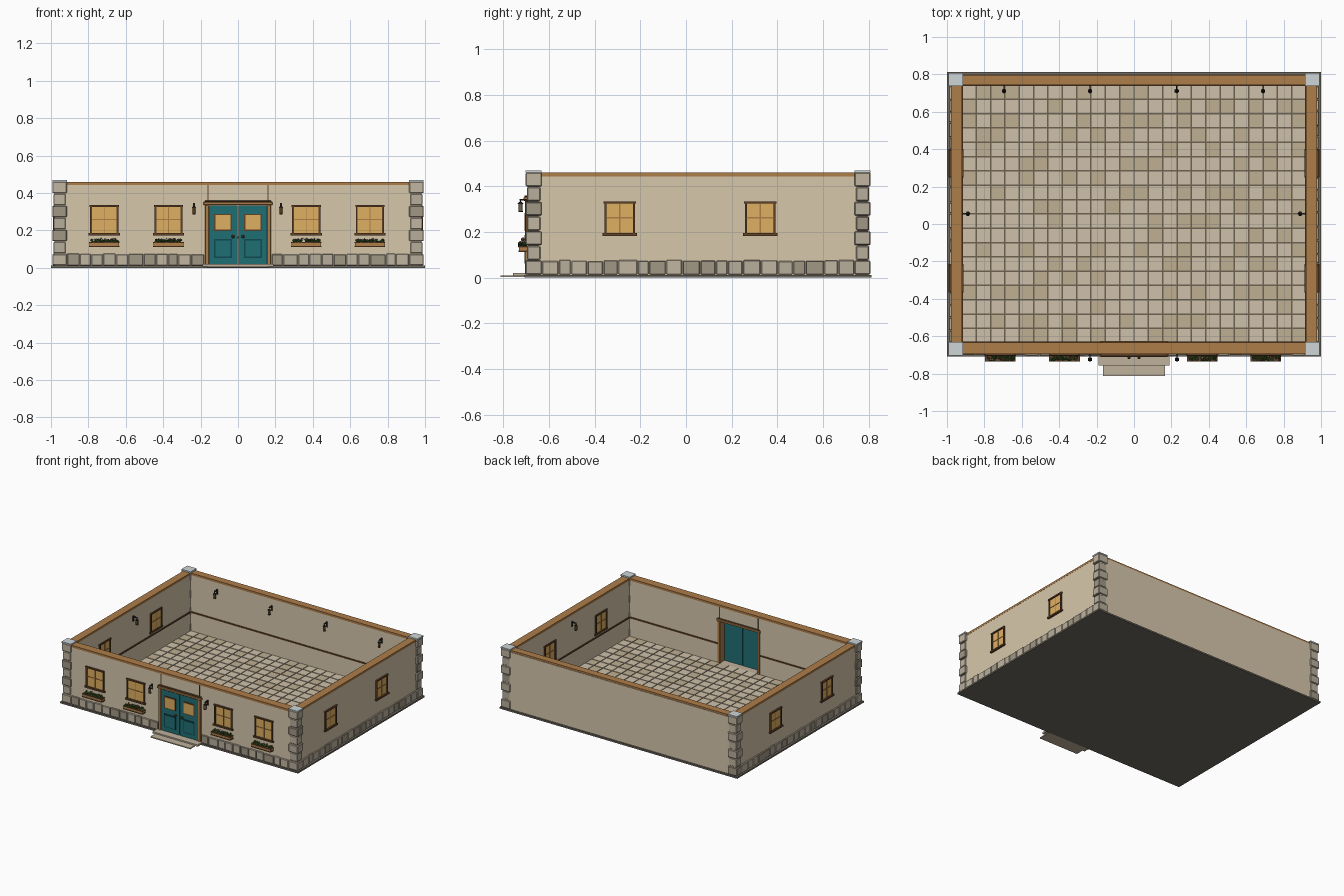
import bpy, bmesh, math, random
from mathutils import Matrix, Vector

if "Cube" in bpy.data.objects:
    bpy.data.objects.remove(bpy.data.objects["Cube"])
random.seed(4)

COL = dict(wall=(214, 198, 170), wood=(172, 124, 74), dark=(98, 68, 44), glow=(222, 174, 98),
           teal=(36, 110, 116), teal_dark=(22, 74, 80), stone_a=(182, 172, 154), stone_b=(160, 150, 132),
           stone_c=(192, 180, 160), base=(112, 106, 96), cap=(205, 212, 214), tile_a=(206, 192, 168),
           tile_b=(190, 174, 146), grout=(110, 98, 82), step=(190, 176, 154), iron=(40, 38, 36),
           leaf=(70, 104, 46), leaf_dark=(46, 76, 34), red=(178, 52, 52), white=(226, 216, 204))
MATS = {}


def mat(key):
    if key not in MATS:
        m = bpy.data.materials.new(key)
        m.diffuse_color = [(c / 255) ** 2.2 for c in COL[key]] + [1]
        m.use_nodes = True
        m.node_tree.nodes["Principled BSDF"].inputs["Base Color"].default_value = m.diffuse_color
        MATS[key] = m
    return MATS[key]


class Part:
    """Collects boxes, balls and cylinders into one named object."""

    def __init__(self, name, M=Matrix()):
        self.name, self.M, self.bm, self.keys = name, M, bmesh.new(), []

    def paint(self, verts, key):
        if key not in self.keys:
            self.keys.append(key)
        for f in {f for v in verts for f in v.link_faces}:
            f.material_index = self.keys.index(key)

    def box(self, x0, x1, y0, y1, z0, z1, key):
        T = Matrix.Translation(((x0 + x1) / 2, (y0 + y1) / 2, (z0 + z1) / 2))
        S = Matrix.Diagonal((abs(x1 - x0), abs(y1 - y0), abs(z1 - z0), 1))
        self.paint(bmesh.ops.create_cube(self.bm, size=1, matrix=self.M @ T @ S)['verts'], key)

    def ball(self, p, r, key, sub=1):
        T = self.M @ Matrix.Translation(p)
        self.paint(bmesh.ops.create_icosphere(self.bm, subdivisions=sub, radius=r, matrix=T)['verts'], key)

    def cone(self, p, r0, r1, h, key, n=6, rot=Matrix()):
        T = self.M @ Matrix.Translation(p) @ rot
        self.paint(bmesh.ops.create_cone(self.bm, cap_ends=True, segments=n, radius1=r0, radius2=r1,
                                         depth=h, matrix=T)['verts'], key)

    def done(self, bevel=0):
        me = bpy.data.meshes.new(self.name)
        self.bm.to_mesh(me)
        self.bm.free()
        for k in self.keys:
            me.materials.append(mat(k))
        ob = bpy.data.objects.new(self.name, me)
        bpy.context.collection.objects.link(ob)
        if bevel:
            b = ob.modifiers.new('bevel', 'BEVEL')
            b.width, b.segments = bevel, 1
        return ob


def place(x, y, deg):  # local -y faces away from the wall
    return Matrix.Translation((x, y, 0)) @ Matrix.Rotation(math.radians(deg), 4, 'Z')


def stone():
    return random.choice(['stone_a', 'stone_b', 'stone_c', 'stone_a'])


XO, XI, YF, YFI, YB, YBI = 0.978, 0.92, -0.692, -0.635, 0.80, 0.743

# ground slab and entrance steps
p = Part('base_slab')
p.box(-1, 1, -0.708, 0.813, 0, 0.012, 'base')
p.done()
p = Part('entrance_steps')
p.box(-0.167, 0.167, -0.813, -0.70, 0.002, 0.010, 'step')
p.box(-0.19, 0.19, -0.757, -0.63, 0.006, 0.020, 'step')
p.done()

# tiled floor
p = Part('floor_tiles')
p.box(-XI, XI, YFI, YBI, 0.012, 0.017, 'grout')
nx, ny = 24, 18
dx, dy = 2 * XI / nx, (YBI - YFI) / ny
for i in range(nx):
    for j in range(ny):
        x, y = -XI + i * dx, YFI + j * dy
        p.box(x + .004, x + dx - .004, y + .004, y + dy - .004, 0.014, 0.021,
              random.choice(['tile_a', 'tile_a', 'tile_b']))
p.done()

# walls, with the doorway left open
p = Part('walls')
p.box(-XO, XO, YBI, YB, 0.012, 0.445, 'wall')
for s in (-1, 1):
    p.box(s * XI, s * XO, YF, YB, 0.012, 0.445, 'wall')
    p.box(s * 0.163, s * XI, YF, YFI, 0.012, 0.445, 'wall')
p.box(-0.157, 0.157, YF, YFI, 0.34, 0.445, 'wall')
p.done()

# wooden wall plate on top
p = Part('top_beams')
p.box(-XI, XI, YBI - .001, YB - .003, 0.443, 0.459, 'wood')
p.box(-XI, XI, YF - .003, YFI + .002, 0.443, 0.459, 'wood')
for s in (-1, 1):
    p.box(s * (XI - .001), s * (XO + .001), YFI, YBI, 0.443, 0.459, 'wood')
    p.box(s * 0.157, s * 0.164, YF - .002, YFI + .002, 0.35, 0.443, 'dark')
p.done()

# inner dado rail
p = Part('inner_rail')
p.box(-XI, XI, YBI - .006, YBI, 0.158, 0.168, 'dark')
for s in (-1, 1):
    p.box(s * (XI - .006), s * XI, YFI, YBI, 0.158, 0.168, 'dark')
    p.box(s * 0.18, s * XI, YFI, YFI + .006, 0.158, 0.168, 'dark')
p.done()

# corner quoins with caps
q, c = Part('corner_quoins'), Part('corner_caps')
for sx in (-1, 1):
    for y0, y1 in ((-0.702, -0.632), (0.738, 0.808)):
        for k in range(7):
            g = 0.006 * (k % 2)
            z = 0.012 + k * 0.0643
            q.box(sx * (0.915 + g), sx * (0.993 - g), y0 + g, y1 - g, z + .002, z + .062, stone())
        c.box(sx * 0.915, sx * 0.993, y0, y1, 0.459, 0.469, 'cap')
        q.box(sx * 0.93, sx * 0.98, y0 + .011, y1 - .011, 0.012, 0.46, 'base')
q.done(0.004)
c.done()


# plinth stones on the front and both sides
def stone_row(part, a, b):
    n = round((b - a) / 0.068)
    cuts = [a] + [a + (b - a) * (i + random.uniform(-.15, .15)) / n for i in range(1, n)] + [b]
    for u, v in zip(cuts, cuts[1:]):
        part.box(u + .002, v - .002, -random.uniform(.008, .012), .01, 0.013,
                 random.uniform(.071, .077), stone())


for name, M, spans in (('front_plinth', place(0, YF, 0), ((-.915, -.18), (.18, .915))),
                       ('right_plinth', place(XO, 0, 90), ((-.632, .738),)),
                       ('left_plinth', place(-XO, 0, -90), ((-.738, .632),))):
    p = Part(name, M)
    for a, b in spans:
        stone_row(p, a, b)
    p.done(0.003)


# windows: frame, glowing panes, glazing bars and sill
def window(name, M, w, z0, z1, depth):
    p, h, t = Part(name, M), w / 2, 0.010
    back = depth + 0.009 if depth else 0.01
    mid = (z0 + z1) / 2
    p.box(-h + t, h - t, -.003, back - .006, z0, z1 - t, 'glow')
    for s in (-1, 1):
        p.box(s * (h - t), s * h, -.010, back, z0, z1, 'dark')
    p.box(-h - .003, h + .003, -.012, back, z1 - t, z1, 'dark')
    p.box(-h - .008, h + .008, -.015, back, z0 - .008, z0 + .004, 'dark')
    p.box(-.0025, .0025, -.006, back - .003, z0, z1, 'wood')
    p.box(-h, h, -.006, back - .003, mid - .0025, mid + .0025, 'wood')
    p.done()


# planter boxes with leaves and blossoms
def planter(name, M):
    p = Part(name, M)
    p.box(-.08, .08, -.04, -.003, 0.114, 0.136, 'wood')
    for z in (.112, .132):
        p.box(-.082, .082, -.042, -.003, z, z + .006, 'dark')
    for i in range(60):
        key = random.choice(['leaf', 'leaf_dark'])
        p.ball((random.uniform(-.074, .074), random.uniform(-.038, -.008), random.uniform(.137, .15)),
               random.uniform(.005, .008), key)
    for i in range(14):
        p.ball((random.uniform(-.07, .07), random.uniform(-.038, -.012), random.uniform(.151, .157)),
               .0035, random.choice(['red', 'white']))
    p.done()


for i, x in enumerate((-.715, -.372, .365, .705)):
    window(f'front_window_{i}', place(x, YF, 0), .15, .182, .335, 0)
    planter(f'planter_{i}', place(x, YF, 0))
for y in (-.29, .325):
    window('right_window', place(XO, y, 90), .135, .19, .334, .058)
    window('left_window', place(-XO, y, -90), .135, .19, .334, .058)


# wall lanterns
def lantern(name, M, z):
    p = Part(name, M)
    p.box(-.006, .006, -.005, .001, z - .035, z + .005, 'iron')
    p.box(-.003, .003, -.036, 0, z - .004, z + .002, 'iron')
    p.box(-.002, .002, -.034, -.030, z - .014, z, 'iron')
    p.cone((0, -.032, z - .014), .013, .003, .010, 'iron')
    p.cone((0, -.032, z - .035), .008, .009, .033, 'glow')
    for k in range(6):
        a = k * math.pi / 3
        x, y = .009 * math.cos(a), -.032 + .009 * math.sin(a)
        p.box(x - .0012, x + .0012, y - .0012, y + .0012, z - .052, z - .018, 'iron')
    p.cone((0, -.032, z - .053), .009, .011, .005, 'iron')
    p.done()


for x in (-.235, .23):
    lantern('front_lantern', place(x, YF, 0), .342)
for x in (-.695, -.235, .228, .69):
    lantern('back_inner_lantern', place(x, YBI, 0), .39)
lantern('left_inner_lantern', place(-XI, .055, 90), .39)
lantern('right_inner_lantern', place(XI, .055, -90), .39)

# door frame
p = Part('door_frame')
for s in (-1, 1):
    p.box(s * .156, s * .177, -.706, -.628, .018, .336, 'wood')
p.box(-.184, .184, -.712, -.626, .336, .352, 'wood')
p.box(-.178, .178, -.708, -.630, .352, .359, 'dark')
p.done(0.002)

# double doors
for s, name in ((-1, 'left_door'), (1, 'right_door')):
    p = Part(name)
    p.box(s * .002, s * .155, -.702, -.684, .021, .334, 'teal')
    for z0, z1, key in ((.197, .289, 'glow'), (.054, .153, 'teal')):
        p.box(s * .032, s * .127, -.706, -.70, z0, z1, 'dark' if key == 'glow' else 'teal_dark')
        p.box(s * .039, s * .120, -.708, -.70, z0 + .007, z1 - .007, key)
    p.ball((s * .027, -.714, .167), .009, 'dark', 2)
    p.cone((s * .027, -.706, .167), .005, .005, .012, 'dark', 8, Matrix.Rotation(math.pi / 2, 4, 'X'))
    p.done()
